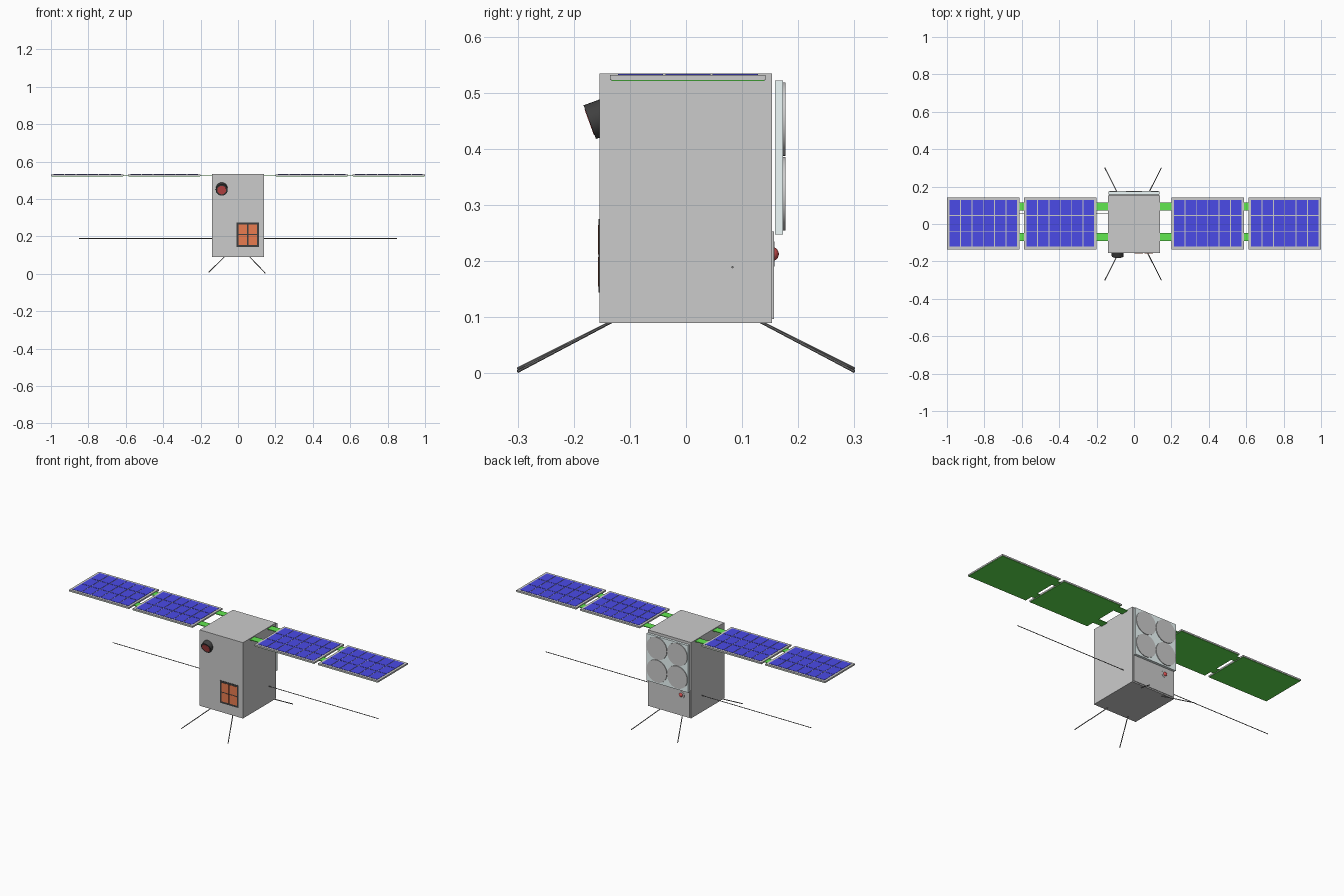
import bpy, bmesh
from math import radians
from mathutils import Vector, Matrix

if "Cube" in bpy.data.objects:
    bpy.data.objects.remove(bpy.data.objects["Cube"])


def mat(name, r, g, b):
    m = bpy.data.materials.new(name)
    m.diffuse_color = (r, g, b, 1)
    m.use_nodes = True
    m.node_tree.nodes["Principled BSDF"].inputs["Base Color"].default_value = m.diffuse_color
    return m


BLUE = mat("cell_blue", 0.07, 0.07, 0.8)
GREEN = mat("board_green", 0.12, 0.8, 0.08)
BLACK = mat("black", 0.05, 0.05, 0.05)
DARK = mat("dark_grey", 0.25, 0.25, 0.25)
RED = mat("red", 0.65, 0.08, 0.08)
ORANGE = mat("orange_red", 0.82, 0.2, 0.08)
GLASS = mat("pale_glass", 0.86, 0.97, 0.97)


def finish(name, bm, material=None, smooth=False):
    me = bpy.data.meshes.new(name)
    bm.to_mesh(me)
    bm.free()
    ob = bpy.data.objects.new(name, me)
    bpy.context.collection.objects.link(ob)
    if material:
        me.materials.append(material)
    if smooth:
        bpy.ops.object.select_all(action='DESELECT')
        ob.select_set(True)
        bpy.context.view_layer.objects.active = ob
        bpy.ops.object.shade_smooth_by_angle(angle=radians(35))
    return ob


def boxes(name, spans, material=None):
    """One object from (x0, x1, y0, y1, z0, z1) spans."""
    bm = bmesh.new()
    for x0, x1, y0, y1, z0, z1 in spans:
        centre = Matrix.Translation(((x0 + x1) / 2, (y0 + y1) / 2, (z0 + z1) / 2))
        size = Matrix.Diagonal((x1 - x0, y1 - y0, z1 - z0, 1))
        bmesh.ops.create_cube(bm, size=1, matrix=centre @ size)
    return finish(name, bm, material)


def rod(name, a, b, r, material=None, sides=8):
    a, b = Vector(a), Vector(b)
    d = b - a
    m = Matrix.Translation((a + b) / 2) @ d.to_track_quat('Z', 'Y').to_matrix().to_4x4()
    bm = bmesh.new()
    bmesh.ops.create_cone(bm, cap_ends=True, segments=sides, radius1=r, radius2=r,
                          depth=d.length, matrix=m)
    return finish(name, bm, material, smooth=True)


# Main body
boxes("body", [(-0.14, 0.14, -0.154, 0.153, 0.09, 0.534)])

# Solar wings: framed panels with a 6 x 3 grid of cells and a green backing
Y0, Y1 = -0.135, 0.142
COLS, ROWS, EDGE, GAP = 6, 3, 0.012, 0.004
for side, starts in (("left", (-1.0, -0.588)), ("right", (0.2, 0.612))):
    for i, x0 in enumerate(starts):
        x1 = x0 + 0.388
        tag = f"{side}_panel_{i + 1}"
        boxes(tag + "_frame", [(x0, x1, Y0, Y1, 0.523, 0.5315)])
        boxes(tag + "_backing", [(x0 + 0.002, x1 - 0.002, Y0 + 0.002, Y1 - 0.002, 0.521, 0.523)], GREEN)
        w = (x1 - x0 - 2 * EDGE) / COLS
        h = (Y1 - Y0 - 2 * EDGE) / ROWS
        cells = []
        for c in range(COLS):
            for r in range(ROWS):
                cx, cy = x0 + EDGE + c * w, Y0 + EDGE + r * h
                cells.append((cx + GAP / 2, cx + w - GAP / 2, cy + GAP / 2, cy + h - GAP / 2,
                              0.531, 0.533))
        boxes(tag + "_cells", cells, BLUE)

# Green hinge straps between body and panels
straps = []
for s in (-1, 1):
    for a, b in ((0.138, 0.205), (0.583, 0.617)):
        for y in (-0.069, 0.094):
            x0, x1 = sorted((s * a, s * b))
            straps.append((x0, x1, y - 0.022, y + 0.022, 0.5245, 0.5285))
boxes("hinge_straps", straps, GREEN)

# Tilted camera on the front face
axis = Vector((0, -0.94, -0.345)).normalized()
tip = Vector((-0.087, -0.1715, 0.4475))
rod("camera_barrel", tip - axis * 0.05, tip, 0.032, BLACK, 32)
rod("camera_lens", tip - axis * 0.01, tip + axis * 0.001, 0.024, RED, 32)

# Front sensor: black frame with four tiles
boxes("sensor_frame", [(-0.008, 0.112, -0.1555, -0.15, 0.144, 0.275)], BLACK)
boxes("sensor_tiles", [(x - 0.0235, x + 0.0235, -0.1565, -0.154, z - 0.026, z + 0.026)
                       for x in (0.0255, 0.0785) for z in (0.181, 0.238)], ORANGE)

# Back antenna panel with four discs
boxes("rear_panel", [(-0.135, 0.135, 0.159, 0.173, 0.247, 0.522)], GLASS)
for i, (x, z) in enumerate((x, z) for x in (-0.066, 0.066) for z in (0.32, 0.453)):
    rod(f"rear_disc_{i + 1}", (x, 0.172, z), (x, 0.177, z), 0.0655, None, 48)

# Lower back plate and red dome on its mount
boxes("rear_plate", [(-0.132, 0.132, 0.152, 0.1565, 0.097, 0.253)])
rod("dome_mount", (-0.077, 0.152, 0.2125), (-0.077, 0.1575, 0.2125), 0.022, None, 24)
bm = bmesh.new()
bmesh.ops.create_uvsphere(bm, u_segments=24, v_segments=12, radius=0.0125,
                          matrix=Matrix.Translation((-0.077, 0.153, 0.2125)))
finish("red_dome", bm, RED, smooth=True)

# Long side antennas
rod("left_antenna", (-0.13, 0.057, 0.189), (-0.85, 0.057, 0.189), 0.002, DARK)
rod("right_antenna", (0.13, 0.083, 0.189), (0.85, 0.083, 0.189), 0.002, DARK)

# Four splayed whisker legs
for xn, xa, xb, zb in (("left", -0.071, -0.156, 0.008), ("right", 0.061, 0.146, 0.003)):
    for yn, s in (("front", -1), ("back", 1)):
        rod(f"{yn}_{xn}_leg", (xa, s * 0.132, 0.092), (xb, s * 0.3, zb), 0.0025, DARK)
